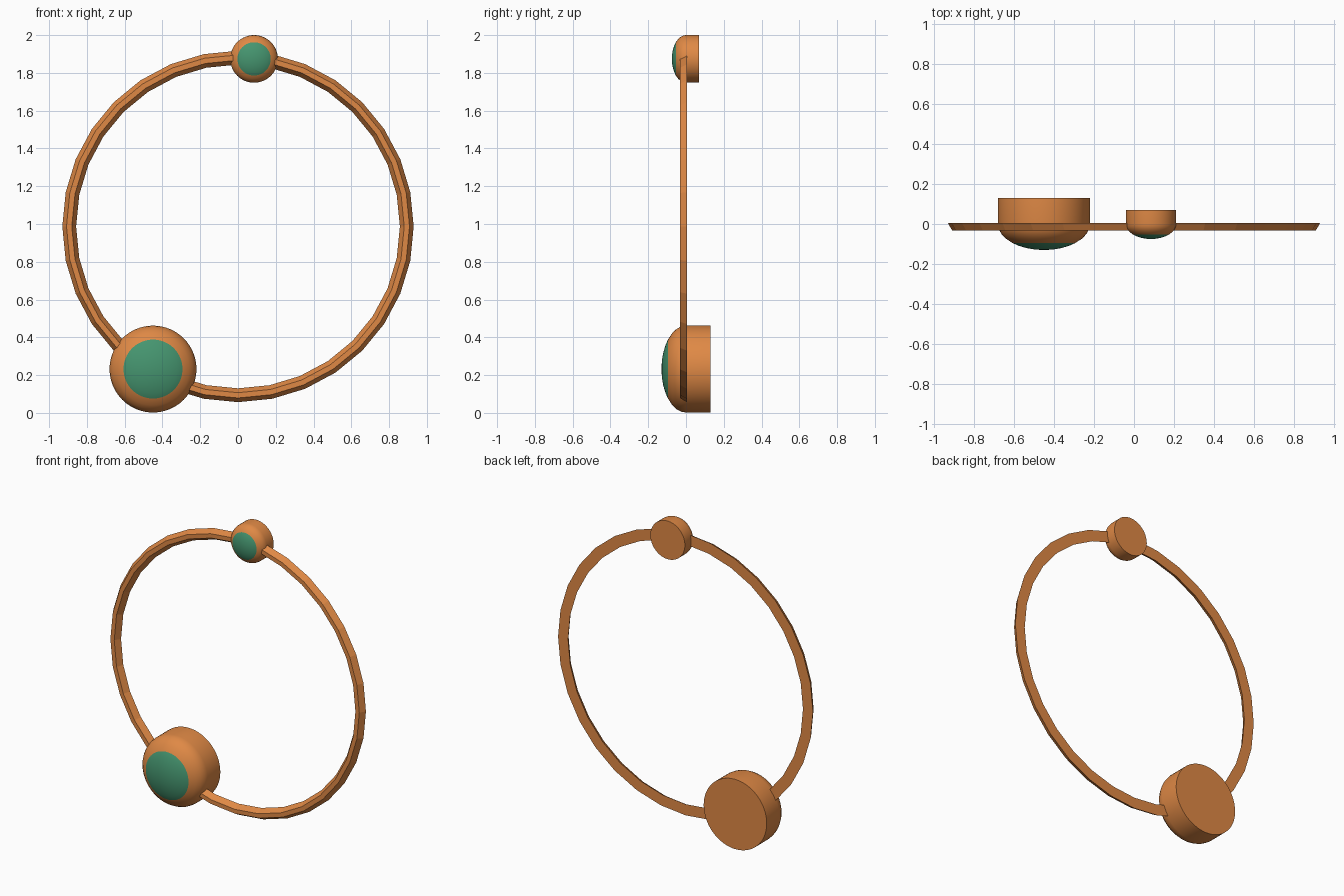
import bpy, bmesh
from math import sin, cos, pi, radians

cube = bpy.data.objects.get("Cube")
if cube:
    bpy.data.objects.remove(cube, do_unlink=True)


def make_material(name, rgb):
    mat = bpy.data.materials.new(name)
    mat.use_nodes = True
    mat.diffuse_color = (*rgb, 1)
    mat.node_tree.nodes["Principled BSDF"].inputs["Base Color"].default_value = (*rgb, 1)
    return mat


copper = make_material("copper", (0.74, 0.25, 0.06))
green = make_material("green_enamel", (0.06, 0.30, 0.16))


def revolve(name, profile, steps, location, closed, materials):
    """Turn (radius, y) points around the y axis; a closed profile makes a ring."""
    bm = bmesh.new()
    rings = []
    for i in range(steps):
        a = 2 * pi * i / steps
        rings.append([bm.verts.new((r * cos(a), y, r * sin(a))) for r, y in profile])
    count = len(profile)
    for i in range(steps):
        here, there = rings[i], rings[(i + 1) % steps]
        for j in range(count if closed else count - 1):
            k = (j + 1) % count
            bm.faces.new((here[j], here[k], there[k], there[j]))
    if not closed:
        bm.faces.new([ring[0] for ring in rings])
        bmesh.ops.remove_doubles(bm, verts=bm.verts, dist=1e-5)
    bmesh.ops.recalc_face_normals(bm, faces=bm.faces)
    mesh = bpy.data.meshes.new(name)
    bm.to_mesh(mesh)
    bm.free()
    for mat in materials:
        mesh.materials.append(mat)
    obj = bpy.data.objects.new(name, mesh)
    obj.location = location
    bpy.context.collection.objects.link(obj)
    return obj


def bead(name, location, radius, depth, back, cap_radius):
    """Flat-backed button with a domed front and a coloured cap."""
    angles = [90 * i / 8 for i in range(9)]
    dome = [(radius * cos(radians(a)), -depth * sin(radians(a))) for a in angles]
    # move the nearest dome ring onto the cap edge
    edge = min(range(9), key=lambda i: abs(dome[i][0] - cap_radius))
    dome[edge] = (cap_radius, -depth * (1 - (cap_radius / radius) ** 2) ** 0.5)
    obj = revolve(name, [(radius, back)] + dome, 64, location, False, [copper, green])
    for face in obj.data.polygons:
        if face.center.y < dome[edge][1]:
            face.material_index = 1
    bpy.ops.object.select_all(action="DESELECT")
    obj.select_set(True)
    bpy.context.view_layer.objects.active = obj
    bpy.ops.object.shade_smooth_by_angle(angle=radians(35))


# Faceted hoop with a bevelled front and a flat back
hoop_section = [(0.93, 0.005), (0.908, -0.033), (0.88, -0.033), (0.857, 0.005)]
revolve("hoop", hoop_section, 32, (0, 0, 0.987), True, [copper])

# Domed beads sitting on the hoop
bead("large_bead", (-0.45, 0, 0.232), 0.23, 0.13, 0.13, 0.156)
bead("small_bead", (0.085, 0, 1.874), 0.126, 0.075, 0.07, 0.088)
